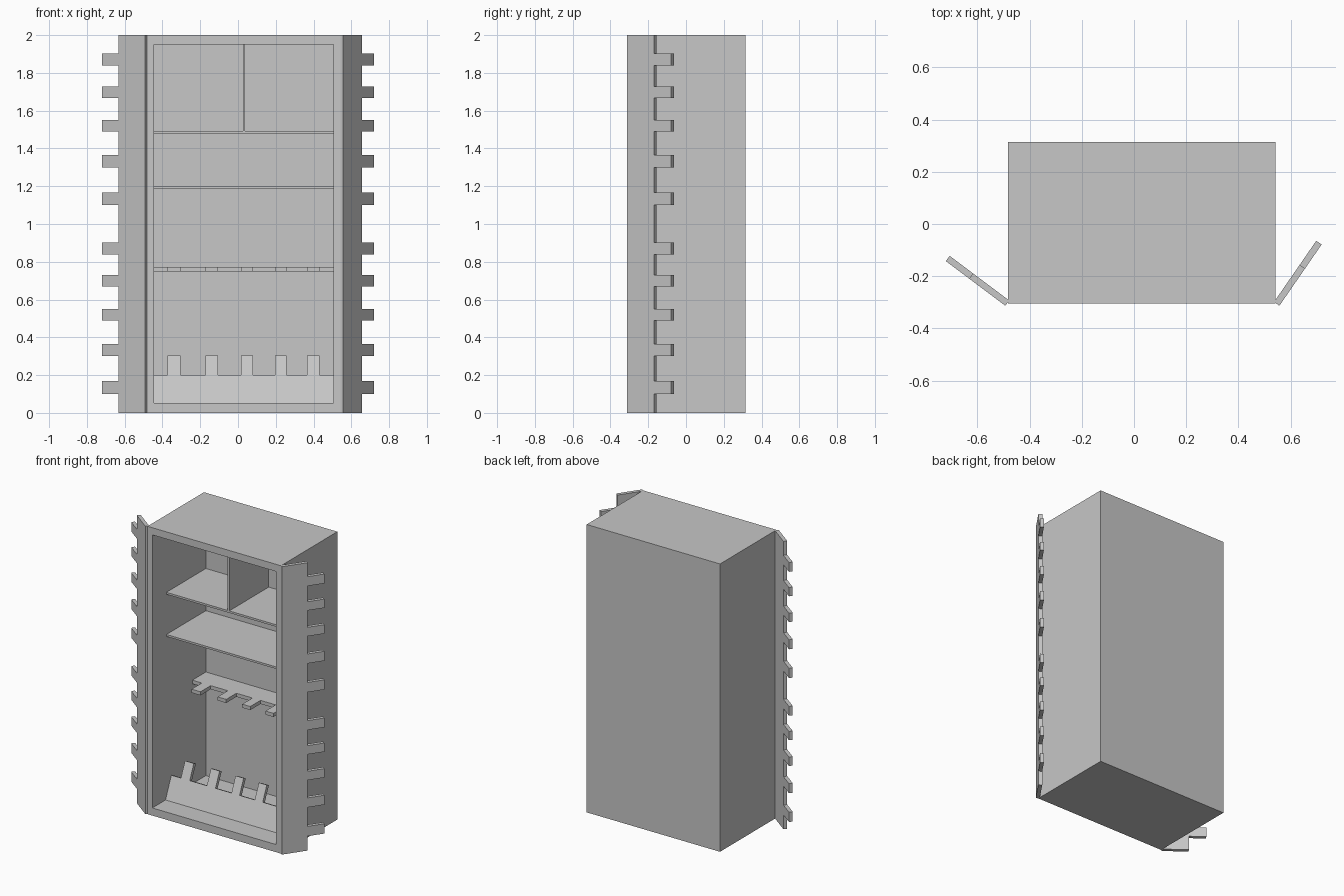
import bpy
import bmesh
from mathutils import Vector

if "Cube" in bpy.data.objects:
    bpy.data.objects.remove(bpy.data.objects["Cube"], do_unlink=True)

grey = bpy.data.materials.new("cabinet grey")
grey.use_nodes = True
COLOUR = (0.57, 0.57, 0.57, 1)
grey.diffuse_color = COLOUR
grey.node_tree.nodes["Principled BSDF"].inputs["Base Color"].default_value = COLOUR

# Main dimensions
LEFT, RIGHT = -0.482, 0.543
FRONT, BACK, TOP = -0.305, 0.315, 2.0
IN_L, IN_R, IN_B, IN_T = -0.445, 0.505, 0.053, 1.95
IN_BACK, SHELF_FRONT = 0.283, -0.15
THICK = 0.025


def finish(bm, name):
    bmesh.ops.recalc_face_normals(bm, faces=bm.faces)
    mesh = bpy.data.meshes.new(name)
    bm.to_mesh(mesh)
    bm.free()
    mesh.materials.append(grey)
    obj = bpy.data.objects.new(name, mesh)
    bpy.context.collection.objects.link(obj)
    return obj


def add_box(bm, low, high):
    low, high = Vector(low), Vector(high)
    verts = bmesh.ops.create_cube(bm, size=1)["verts"]
    for v in verts:
        v.co = (low + high) / 2 + v.co * (high - low)


def box(name, low, high):
    bm = bmesh.new()
    add_box(bm, low, high)
    return finish(bm, name)


# Toothed plate: u runs along the plate, v towards the teeth, w is thickness
TEETH = [(0, 0.068), (0.2, 0.066), (0.389, 0.062), (0.568, 0.061), (0.738, 0.065)]


def comb(name, origin, u, v, w, length, groups, base=0.173, tip=0.285):
    outline = [(0, 0), (0, base)]
    for start in groups:
        for offset, width in TEETH:
            a = start + offset
            b = a + width
            outline += [(a, base), (a, tip), (b, tip), (b, base)]
    outline += [(length, base), (length, 0)]
    origin, u, v, w = Vector(origin), Vector(u), Vector(v), Vector(w)
    bm = bmesh.new()
    face = bm.faces.new([bm.verts.new(origin + u * p + v.normalized() * q)
                         for p, q in outline])
    new = bmesh.ops.extrude_face_region(bm, geom=[face])["geom"]
    moved = [g for g in new if isinstance(g, bmesh.types.BMVert)]
    bmesh.ops.translate(bm, verts=moved, vec=w.normalized() * THICK)
    return finish(bm, name)


# Cabinet shell: a box whose front face is inset and pushed back
bm = bmesh.new()
add_box(bm, (LEFT, FRONT, 0), (RIGHT, BACK, TOP))
front = min(bm.faces, key=lambda f: f.calc_center_median().y)
bmesh.ops.inset_region(bm, faces=[front], thickness=0.03)
for v in front.verts:
    v.co.x = IN_L if v.co.x < 0 else IN_R
    v.co.z = IN_B if v.co.z < 1 else IN_T
    v.co.y = FRONT
cavity = bmesh.ops.extrude_face_region(bm, geom=[front])["geom"]
for v in cavity:
    if isinstance(v, bmesh.types.BMVert):
        v.co.y = IN_BACK
if front.is_valid:
    bmesh.ops.delete(bm, geom=[front], context="FACES_ONLY")
finish(bm, "cabinet_shell")

# Shelves and the divider above them
for name, low, high in (("upper_shelf", 1.478, 1.492), ("middle_shelf", 1.185, 1.199)):
    box(name, (IN_L, SHELF_FRONT, low), (IN_R, IN_BACK, high))
box("upper_divider", (0.026, SHELF_FRONT, 1.492), (0.038, IN_BACK, IN_T))

# Holding rack on the back wall and the leaning rack on the floor
INNER = IN_R - IN_L
comb("back_rack", (IN_L, 0.307, 0.773), (1, 0, 0), (0, -1, 0), (0, 0, -1), INNER, [0.073])
comb("floor_rack", (IN_L, -0.165, 0.042), (1, 0, 0), (0, 0.4, 0.917),
     (0, 0.917, -0.4), INNER, [0.073])

# Open toothed doors hinged on the front corners
comb("right_door", (-0.493, -0.313, 0), (0, 0, 1), (-0.8, 0.6, 0), (0.6, 0.8, 0),
     TOP, [0.1, 1.1])
comb("left_door", (0.557, -0.313, 0), (0, 0, 1), (0.568, 0.823, 0), (-0.823, 0.568, 0),
     TOP, [0.1, 1.1])
